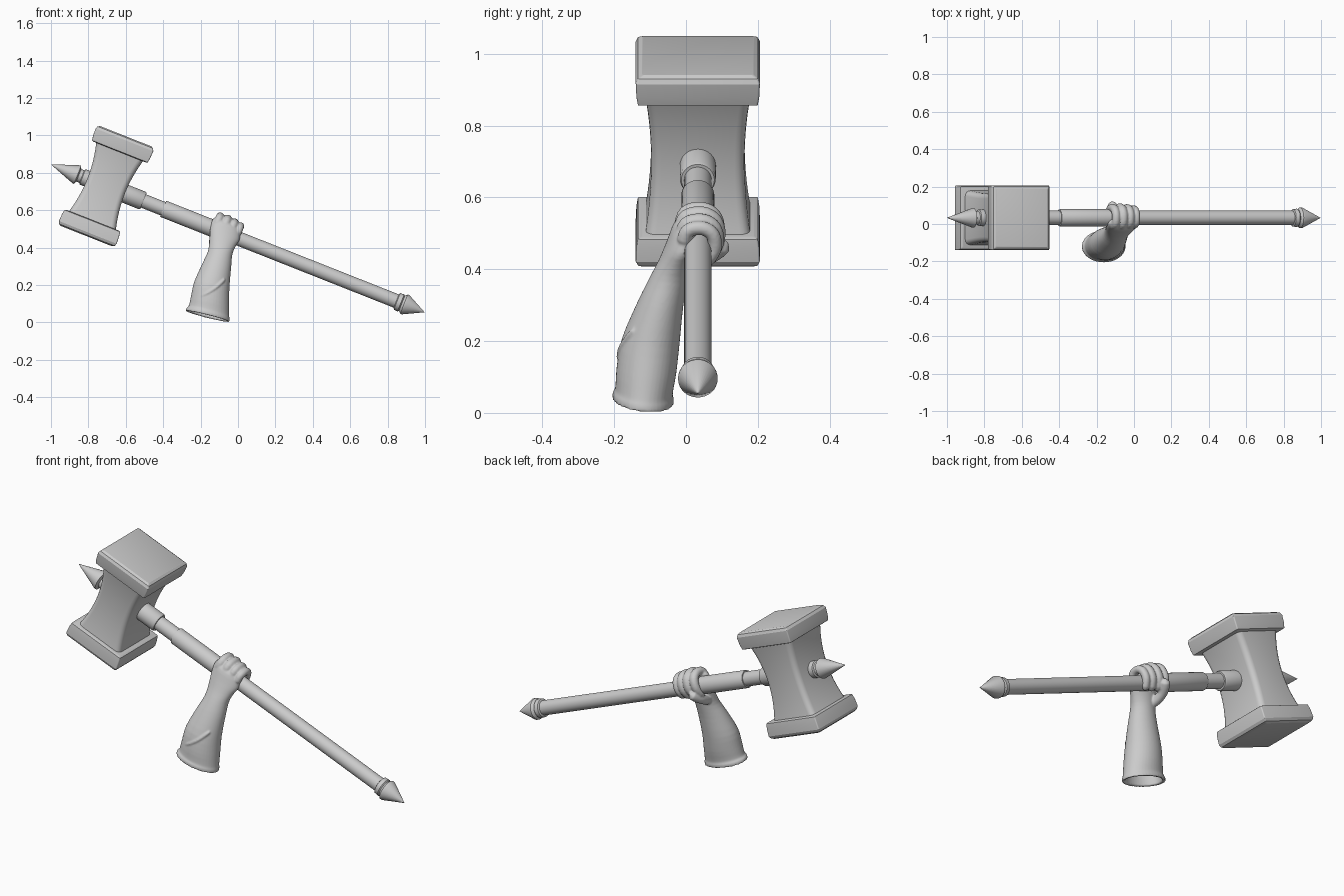
import bpy, bmesh, math
from mathutils import Vector, Matrix

if "Cube" in bpy.data.objects:
    bpy.data.objects.remove(bpy.data.objects["Cube"])

# Hammer frame: local x runs down the shaft from the spike tip, local z is "up" the head
HAMMER = Matrix.Translation((-1, 0.033, 0.845)) @ Matrix.Rotation(math.radians(21.6), 4, 'Y')


def add_loft(bm, rings):
    loops = [[bm.verts.new(p) for p in ring] for ring in rings]
    n = len(loops[0])
    for a, b in zip(loops, loops[1:]):
        for i in range(n):
            j = (i + 1) % n
            bm.faces.new((a[i], a[j], b[j], b[i]))
    bm.faces.new(loops[0][::-1])
    bm.faces.new(loops[-1])


def make(name, lofts, matrix=Matrix(), angle=35):
    bm = bmesh.new()
    for rings in lofts:
        add_loft(bm, rings)
    bmesh.ops.recalc_face_normals(bm, faces=bm.faces[:])
    me = bpy.data.meshes.new(name)
    bm.to_mesh(me)
    bm.free()
    ob = bpy.data.objects.new(name, me)
    bpy.context.collection.objects.link(ob)
    ob.matrix_world = matrix
    bpy.ops.object.select_all(action='DESELECT')
    ob.select_set(True)
    bpy.context.view_layer.objects.active = ob
    bpy.ops.object.shade_smooth_by_angle(angle=math.radians(angle))
    return ob


def circle(n=32):
    return [(math.cos(2 * math.pi * i / n), math.sin(2 * math.pi * i / n)) for i in range(n)]


def lathe(name, profile):
    rings = [[(u, max(r, 0.0005) * c, max(r, 0.0005) * s) for c, s in circle()] for u, r in profile]
    return make(name, [rings], HAMMER)


def square_ring(v, a, b, r):
    # rounded square across the head at height v
    pts = []
    for k, (sx, sy) in enumerate([(1, 1), (-1, 1), (-1, -1), (1, -1)]):
        for i in range(5):
            t = math.pi / 2 * (k + i / 4)
            pts.append((0.317 + sx * (a - r) + r * math.cos(t), sy * (b - r) + r * math.sin(t), v))
    return pts


def spline(values, steps=4):
    # Catmull-Rom resampling of a list of vectors
    p = [Vector(v) for v in values]
    p = [2 * p[0] - p[1]] + p + [2 * p[-1] - p[-2]]
    out = []
    for i in range(1, len(p) - 2):
        a, b, c, d = p[i - 1:i + 3]
        for s in range(steps):
            t = s / steps
            out.append(0.5 * (2 * b + (c - a) * t + (2 * a - 5 * b + 4 * c - d) * t * t
                              + (3 * b - a - 3 * c + d) * t ** 3))
    return out + [p[-2]]


def tube(path, radius, ref):
    pts = spline(path)
    rings = []
    for i, p in enumerate(pts):
        t = (pts[min(i + 1, len(pts) - 1)] - pts[max(i - 1, 0)]).normalized()
        x = t.cross(Vector(ref)).normalized()
        y = t.cross(x)
        r = radius * (0.7 if i in (0, len(pts) - 1) else 1)
        rings.append([p + r * (c * x + s * y) for c, s in circle(14)])
    # rounded ends
    for k, q in ((0, pts[0] - pts[1]), (-1, pts[-1] - pts[-2])):
        off = q.normalized() * radius * 0.4
        mid = pts[k]
        tip = [mid + (p - mid) * 0.4 + off for p in rings[k]]
        rings.insert(0, tip) if k == 0 else rings.append(tip)
    return rings


# Shaft, spikes and collars
lathe("shaft", [(0.40, 0.038), (2.02, 0.038)])
lathe("head_spike", [(0, 0), (0.145, 0.052), (0.153, 0.052), (0.16, 0.036), (0.178, 0.036),
                     (0.182, 0.044), (0.23, 0.044)])
lathe("head_collar", [(0.40, 0.050), (0.524, 0.050), (0.532, 0.046), (0.532, 0.03)])
lathe("grip_sleeve", [(0.645, 0.03), (0.645, 0.044), (0.65, 0.046), (0.94, 0.046), (0.945, 0.03)])
lathe("pommel_spike", [(1.985, 0.036), (1.99, 0.047), (2.012, 0.049), (2.018, 0.043),
                       (2.03, 0.055), (2.04, 0.055), (2.148, 0)])

# Hammer head: waisted block
body = []
for i in range(17):
    v = -0.21 + 0.42 * i / 16
    k = (v / 0.21) ** 2
    body.append(square_ring(v, 0.108 + 0.030 * k, 0.130 + 0.017 * k, 0.028))
make("head_block", [body], HAMMER, 40)

# Hammer head: striking caps, mirrored
for name, s in (("upper_cap", 1), ("lower_cap", -1)):
    make(name, [[square_ring(s * v, a, a + 0.007, 0.006) for v, a in
                 ((0.196, 0.150), (0.200, 0.160), (0.225, 0.164), (0.266, 0.166),
                  (0.280, 0.160), (0.287, 0.148))]], HAMMER, 25)


# Forearm (hollow at the cut) running into the palm: cx, cy, z, rx, ry, slope in x
def arm_ring(cx, cy, z, rx, ry, slope):
    return [(cx + rx * c, cy + ry * s, z + slope * rx * c - 0.1 * ry * s) for c, s in circle(40)]


cavity = [(-0.130, -0.09, 0.24, 0.055, 0.045, -0.2), (-0.145, -0.105, 0.15, 0.085, 0.068, -0.2),
          (-0.162, -0.12, 0.034, 0.101, 0.071, -0.25)]
outer = [(-0.163, -0.12, 0.031, 0.117, 0.085, -0.25), (-0.160, -0.119, 0.048, 0.115, 0.085, -0.25),
         (-0.155, -0.117, 0.062, 0.108, 0.080, -0.25), (-0.149, -0.110, 0.12, 0.102, 0.083, -0.22),
         (-0.140, -0.098, 0.20, 0.094, 0.080, -0.18), (-0.115, -0.072, 0.30, 0.078, 0.064, -0.12),
         (-0.096, -0.049, 0.37, 0.066, 0.053, -0.1), (-0.083, -0.030, 0.42, 0.070, 0.046, -0.2),
         (-0.070, -0.012, 0.47, 0.079, 0.042, -0.35), (-0.063, 0.002, 0.52, 0.074, 0.036, -0.39),
         (-0.060, 0.010, 0.54, 0.060, 0.022, -0.39)]
rows = [Vector(r) for r in cavity] + spline(outer, 3)
parts = [[Vector(p) for p in arm_ring(*r)] for r in rows]
parts = [parts]

# Four fingers wrapped over the shaft, plus the thumb
wrap = [(-0.045, 0.02), (-0.030, 0.062), (0.012, 0.071), (0.044, 0.050), (0.050, 0.004), (0.022, -0.042)]
for i, (u, r, k) in enumerate([(0.944, 0.0225, 1.03), (0.986, 0.0235, 1.06),
                               (1.027, 0.0225, 1.0), (1.064, 0.020, 0.93)]):
    parts.append(tube([HAMMER @ Vector((u, y * k, v * k)) for y, v in wrap], r, HAMMER.col[0].xyz))
parts.append(tube([(-0.115, -0.035, 0.395), (-0.130, 0.010, 0.410), (-0.132, 0.055, 0.432),
                   (-0.120, 0.088, 0.452), (-0.107, 0.107, 0.470)], 0.024, (0, 0, 1)))

# Raised fold across the sleeve
parts.append(tube([(-0.225, -0.156, 0.125), (-0.175, -0.183, 0.150), (-0.120, -0.178, 0.185),
                   (-0.072, -0.146, 0.230)], 0.009, (0, 0, 1)))

# Fuse the arm into one soft skin
arm = make("forearm_and_hand", parts)
remesh = arm.modifiers.new("fuse", 'REMESH')
remesh.mode = 'VOXEL'
remesh.voxel_size = 0.0045
remesh.use_smooth_shade = True
smooth = arm.modifiers.new("soften", 'SMOOTH')
smooth.factor = 0.5
smooth.iterations = 3
